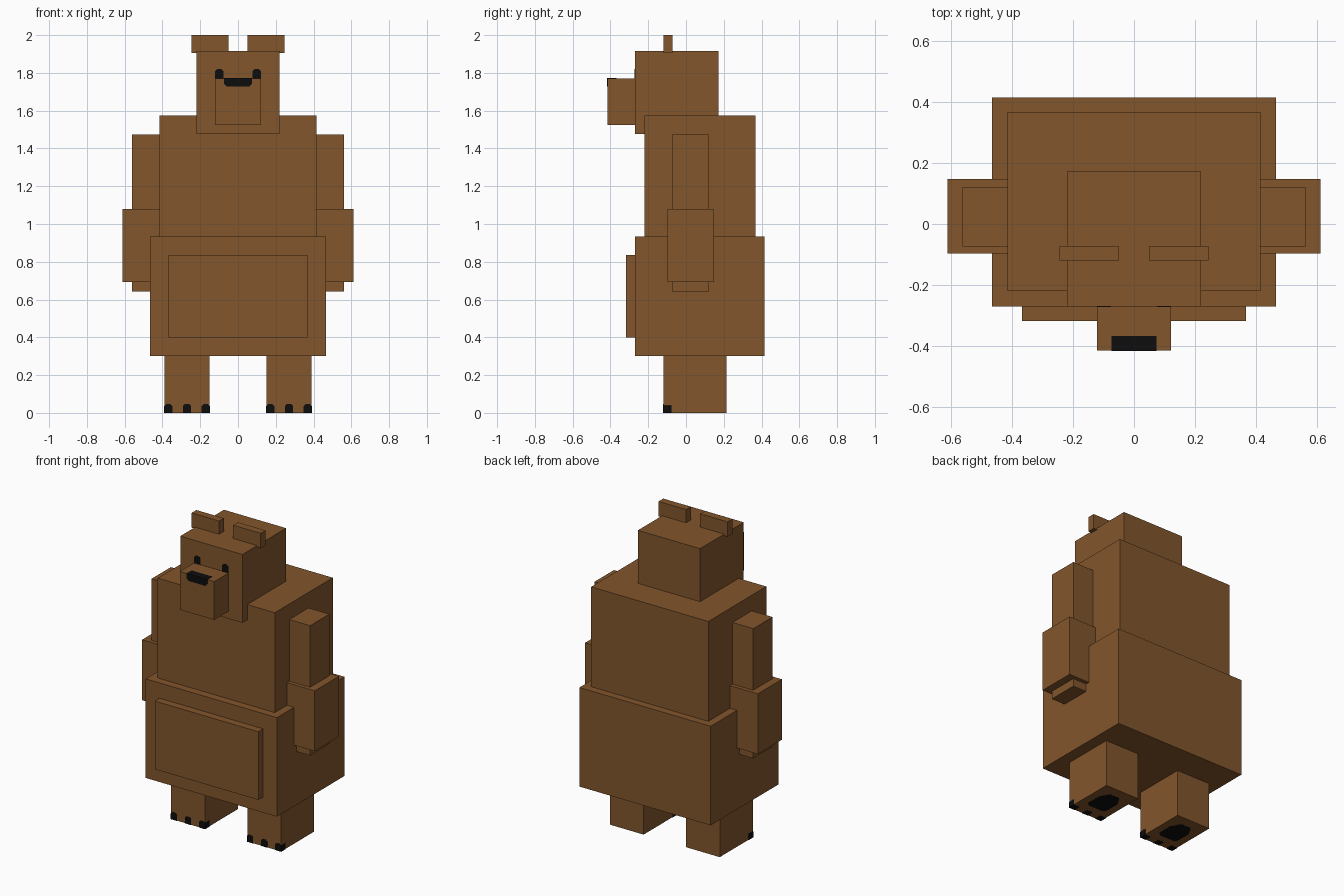
import bpy
import bmesh

if "Cube" in bpy.data.objects:
    bpy.data.objects.remove(bpy.data.objects["Cube"])


def material(name, rgb):
    m = bpy.data.materials.new(name)
    m.diffuse_color = (*rgb, 1)
    m.use_nodes = True
    m.node_tree.nodes["Principled BSDF"].inputs["Base Color"].default_value = m.diffuse_color
    return m


BROWN = material("brown fur", (0.223, 0.093, 0.025))
BLACK = material("black", (0.004, 0.004, 0.004))


def prism(name, points, axis, lo, hi, mat):
    """Extrude a flat outline along y (outline in x, z) or z (outline in x, y)."""
    def place(p, t):
        return (p[0], t, p[1]) if axis == "y" else (p[0], p[1], t)
    bm = bmesh.new()
    a = [bm.verts.new(place(p, lo)) for p in points]
    b = [bm.verts.new(place(p, hi)) for p in points]
    bm.faces.new(a)
    bm.faces.new(b)
    n = len(points)
    for i in range(n):
        j = (i + 1) % n
        bm.faces.new((a[i], a[j], b[j], b[i]))
    bmesh.ops.recalc_face_normals(bm, faces=bm.faces)
    mesh = bpy.data.meshes.new(name)
    bm.to_mesh(mesh)
    bm.free()
    mesh.materials.append(mat)
    ob = bpy.data.objects.new(name, mesh)
    bpy.context.collection.objects.link(ob)
    return ob


def box(name, x0, x1, y0, y1, z0, z1, mat=BROWN):
    return prism(name, [(x0, z0), (x1, z0), (x1, z1), (x0, z1)], "y", y0, y1, mat)


def domed(x0, x1, z0, z1, cut):
    """Outline with stepped-in top corners."""
    return [(x0, z0), (x1, z0), (x1, z1 - cut), (x1 - cut, z1), (x0 + cut, z1), (x0, z1 - cut)]


# Body and head
box("hips", -0.465, 0.465, -0.27, 0.415, 0.30, 0.935)
box("belly_panel", -0.367, 0.367, -0.318, -0.265, 0.40, 0.837)
box("chest", -0.415, 0.415, -0.22, 0.367, 0.93, 1.575)
box("head", -0.22, 0.22, -0.27, 0.172, 1.477, 1.915)
box("muzzle", -0.122, 0.122, -0.415, -0.265, 1.525, 1.77)

# Nose wraps over the front top edge of the muzzle
prism("nose", [(-0.06, 1.727), (0.06, 1.727), (0.073, 1.742), (0.073, 1.772),
               (-0.073, 1.772), (-0.073, 1.742)], "y", -0.417, -0.367, BLACK)

for side, s in (("right", 1), ("left", -1)):
    def span(a, b):
        return sorted((s * a, s * b))

    # Ears, arms and legs
    box(side + "_ear", *span(0.05, 0.245), -0.12, -0.072, 1.905, 2.0)
    box(side + "_arm", *span(0.37, 0.562), -0.073, 0.122, 0.643, 1.475)
    box(side + "_forearm", *span(0.32, 0.612), -0.097, 0.147, 0.693, 1.08)
    box(side + "_leg", *span(0.15, 0.39), -0.12, 0.215, 0.0, 0.305)

    # Eye plate
    prism(side + "_eye", domed(*span(0.076, 0.122), 1.768, 1.82, 0.012),
          "y", -0.272, -0.268, BLACK)

    # Claws wrap around the front, sole and sides of the foot
    for i, (a, b) in enumerate(((0.148, 0.192), (0.248, 0.292), (0.348, 0.392))):
        prism(f"{side}_claw_{i + 1}", domed(*span(a, b), -0.001, 0.046, 0.010),
              "y", -0.122, -0.077, BLACK)

    # Sole pad
    c = s * 0.27
    pad = [(-0.035, 0.148), (0.035, 0.148), (0.07, 0.09), (0.07, -0.01),
           (0.05, -0.028), (-0.05, -0.028), (-0.07, -0.01), (-0.07, 0.09)]
    prism(side + "_sole_pad", [(c + x, y) for x, y in pad], "z", -0.001, 0.002, BLACK)
